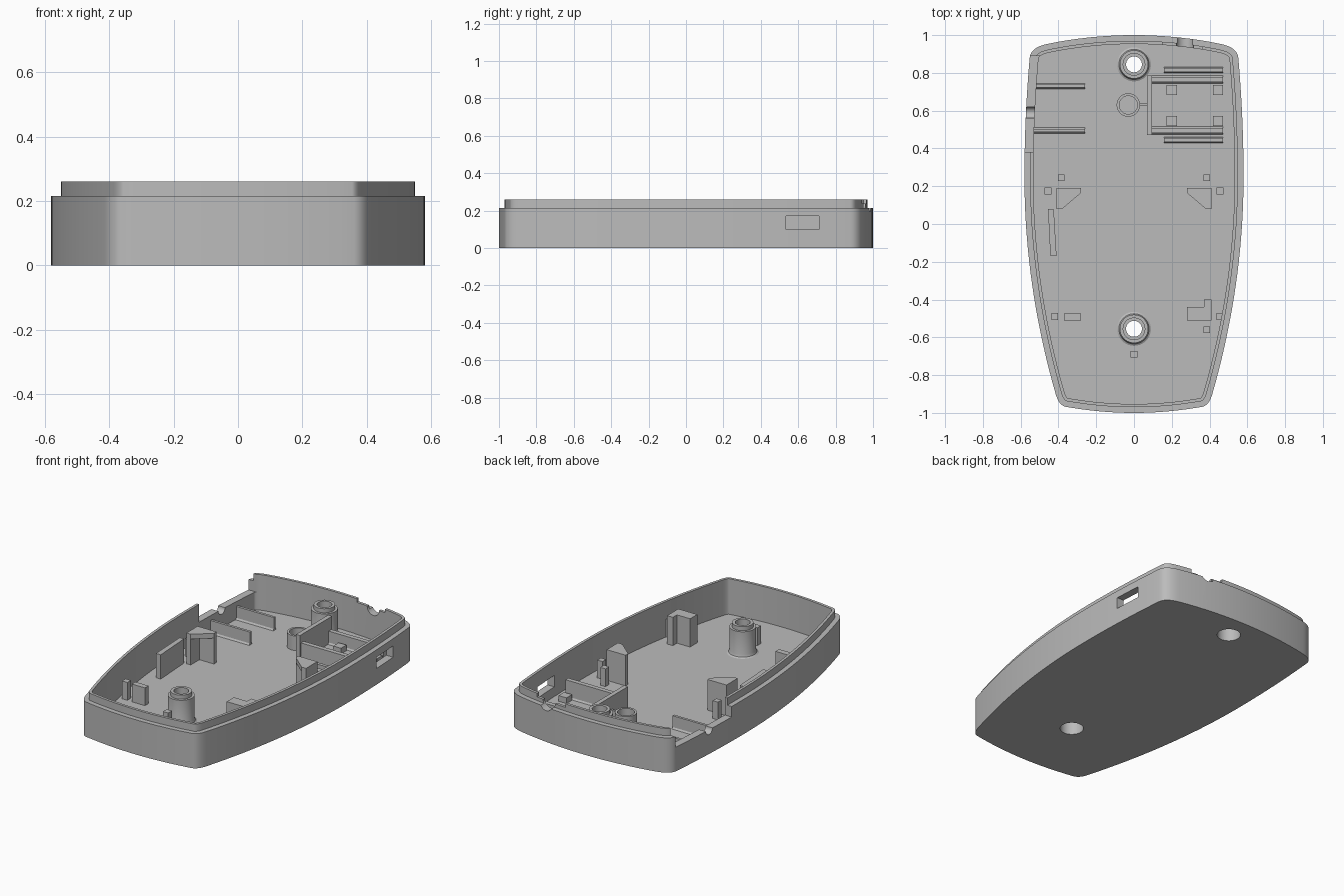
import bpy, bmesh, math
from mathutils import Vector

cube = bpy.data.objects.get("Cube")
if cube:
    bpy.data.objects.remove(cube, do_unlink=True)

GREY = (0.5, 0.5, 0.5, 1)
plastic = bpy.data.materials.new("grey plastic")
plastic.use_nodes = True
plastic.diffuse_color = GREY
plastic.node_tree.nodes["Principled BSDF"].inputs["Base Color"].default_value = GREY

FLOOR = 0.04
BASE = FLOOR - 0.01      # ribs sink slightly into the floor


def finish(name, bm, smooth=False):
    bmesh.ops.recalc_face_normals(bm, faces=bm.faces)
    mesh = bpy.data.meshes.new(name)
    bm.to_mesh(mesh)
    bm.free()
    obj = bpy.data.objects.new(name, mesh)
    bpy.context.collection.objects.link(obj)
    mesh.materials.append(plastic)
    if smooth:
        smooth_object(obj)
    return obj


def smooth_object(obj):
    bpy.ops.object.select_all(action="DESELECT")
    obj.select_set(True)
    bpy.context.view_layer.objects.active = obj
    bpy.ops.object.shade_smooth_by_angle(angle=math.radians(30))


def loft(bm, loops, closed=False):
    rings = [[bm.verts.new(p) for p in loop] for loop in loops]
    pairs = list(zip(rings, rings[1:]))
    if closed:
        pairs.append((rings[-1], rings[0]))
    for a, b in pairs:
        for i in range(len(a)):
            j = (i + 1) % len(a)
            bm.faces.new((a[i], a[j], b[j], b[i]))
    if not closed:
        bm.faces.new(rings[0])
        bm.faces.new(rings[-1])


def prism(name, pts, top, bottom=BASE):
    bm = bmesh.new()
    loft(bm, [[(x, y, z) for x, y in pts] for z in (bottom, top)])
    return finish(name, bm)


def box(name, x0, x1, y0, y1, top, bottom=BASE):
    return prism(name, [(x0, y0), (x1, y0), (x1, y1), (x0, y1)], top, bottom)


def lathe(name, x, y, profile, steps=40):
    bm = bmesh.new()
    ang = [2 * math.pi * i / steps for i in range(steps)]
    loft(bm, [[(x + r * math.cos(a), y + r * math.sin(a), z) for a in ang]
              for r, z in profile], closed=True)
    return finish(name, bm, True)


def cylinder_cutter(r, centre, axis):
    bm = bmesh.new()
    bmesh.ops.create_cone(bm, cap_ends=True, segments=40, radius1=r, radius2=r, depth=0.24)
    turn = Vector((0, 0, 1)).rotation_difference(Vector(axis)).to_matrix()
    bmesh.ops.rotate(bm, verts=bm.verts, matrix=turn)
    bmesh.ops.translate(bm, verts=bm.verts, vec=centre)
    return finish("cutter", bm)


# Tapered outline with bowed ends and sides
def side_x(y):
    return 0.58 - (0.07 if y > 0.25 else 0.125) * (y - 0.25) ** 2


def bezier(a, c, b, n=8):
    a, b, c = Vector(a), Vector(b), Vector(c)
    return [a.lerp(c, i / n).lerp(c.lerp(b, i / n), i / n) for i in range(n + 1)]


half = [Vector((0.36 * i / 8, -1 + 0.25 * (0.36 * i / 8) ** 2)) for i in range(8)]
half += bezier((0.36, -0.968), (0.398, -0.96), (side_x(-0.9), -0.9))
half += [Vector((side_x(y), y)) for y in [-0.9 + 1.78 * i / 28 for i in range(1, 28)]]
half += bezier((side_x(0.88), 0.88), (0.547, 0.935), (0.46, 0.953))
half += [Vector((x, 1 - 0.22 * x * x)) for x in [0.46 * (1 - i / 8) for i in range(1, 9)]]
outline = half + [Vector((-p.x, p.y)) for p in reversed(half[1:-1])]


def ring(inset, z):
    out = []
    for i, p in enumerate(outline):
        t = (outline[(i + 1) % len(outline)] - outline[i - 1]).normalized()
        out.append((p.x - t.y * inset, p.y + t.x * inset, z))
    return out


# Open tray with a stepped rim
bm = bmesh.new()
loft(bm, [ring(0, 0), ring(0, 0.215), ring(0.03, 0.215), ring(0.03, 0.26),
          ring(0.047, 0.26), ring(0.047, FLOOR)])
shell = finish("tray_shell", bm)

# Openings: side gap, slot, cable notches, screw holes
BOSSES = (0.845, -0.555)
cutters = [box("cutter", -0.7, -0.49, 0.38, 0.89, 0.4, 0.15),
           box("cutter", 0.48, 0.7, 0.535, 0.71, 0.17, 0.10),
           box("cutter", 0.15, 0.36, 0.9, 1.1, 0.4, 0.238),
           cylinder_cutter(0.045, (0.27, 0.98, 0.238), (0, 1, 0)),
           cylinder_cutter(0.03, (-0.56, 0.59, 0.15), (1, 0, 0))]
cutters += [cylinder_cutter(0.07, (0, y, 0), (0, 0, 1)) for y in BOSSES]
for cutter in cutters:
    mod = shell.modifiers.new("opening", "BOOLEAN")
    mod.operation, mod.solver, mod.object = "DIFFERENCE", "EXACT", cutter
    bpy.context.view_layer.objects.active = shell
    bpy.ops.object.modifier_apply(modifier=mod.name)
    bpy.data.objects.remove(cutter, do_unlink=True)
smooth_object(shell)

# Screw bosses with counterbore, and a small cup
boss = [(0.067, 0), (0.07, 0), (0.07, FLOOR), (0.09, FLOOR), (0.08, 0.046), (0.075, 0.06),
        (0.075, 0.2), (0.06, 0.2), (0.06, 0.225), (0.042, 0.225), (0.042, 0.17), (0.067, 0.17)]
for y, name in zip(BOSSES, ("rear_screw_boss", "front_screw_boss")):
    lathe(name, 0, y, boss)
lathe("sensor_cup", -0.03, 0.63, [(0.062, BASE), (0.062, 0.13), (0.048, 0.13), (0.048, BASE)])
box("cup_link_rib", 0.028, 0.08, 0.625, 0.64, 0.12)

# Corner brackets: triangular cap on two thin walls
for s, side in ((-1, "right"), (1, "left")):
    cap = [(0.41, 0.19), (0.28, 0.19), (0.28, 0.165), (0.38, 0.08), (0.41, 0.08)]
    prism(side + "_bracket_cap", [(s * x, y) for x, y in cap], 0.23, 0.2)
    box(side + "_bracket_back", *sorted((s * 0.28, s * 0.41)), 0.165, 0.19, 0.215)
    box(side + "_bracket_side", *sorted((s * 0.38, s * 0.41)), 0.08, 0.18, 0.215)

# Front supports
prism("front_corner_support", [(0.28, -0.51), (0.41, -0.51), (0.41, -0.4), (0.37, -0.4),
                               (0.37, -0.44), (0.28, -0.44)], 0.215)
box("front_support_plate", -0.37, -0.28, -0.51, -0.475, 0.15)
prism("side_guide_plate", [(-0.455, 0.08), (-0.425, 0.08), (-0.41, -0.17), (-0.443, -0.17)], 0.19)

# Locating posts
for x, y in ((-0.385, 0.245), (-0.455, 0.175), (0.385, 0.245), (0.455, 0.175),
             (-0.42, -0.49), (0.455, -0.49), (0.385, -0.56), (0, -0.69)):
    box("locating_post", x - 0.018, x + 0.018, y - 0.018, y + 0.018, 0.15)


# Ribs with a small flared foot
def rib(name, x0, x1, y, top, w=0.008):
    bm = bmesh.new()
    prof = [(-w - 0.01, FLOOR - 0.005), (-w, FLOOR + 0.01), (-w, top),
            (w, top), (w, FLOOR + 0.01), (w + 0.01, FLOOR - 0.005)]
    loft(bm, [[(x, y + d, z) for d, z in prof] for x in (x0, x1)])
    finish(name, bm)


for y in (0.73, 0.495):
    rib("side_rib", -0.53, -0.26, y, 0.12)

# Battery bay
rib("bay_rear_rib", 0.07, 0.47, 0.765, 0.12, 0.014)
rib("bay_front_rib", 0.07, 0.47, 0.495, 0.15, 0.014)
for y in (0.815, 0.445):
    rib("bay_outer_rib", 0.16, 0.47, y, 0.075, 0.01)
box("bay_end_wall", 0.068, 0.095, 0.47, 0.785, 0.2)
for x in (0.2, 0.445):
    for y in (0.71, 0.545):
        box("bay_clip", x - 0.027, x + 0.027, y - 0.027, y + 0.027, 0.075)
